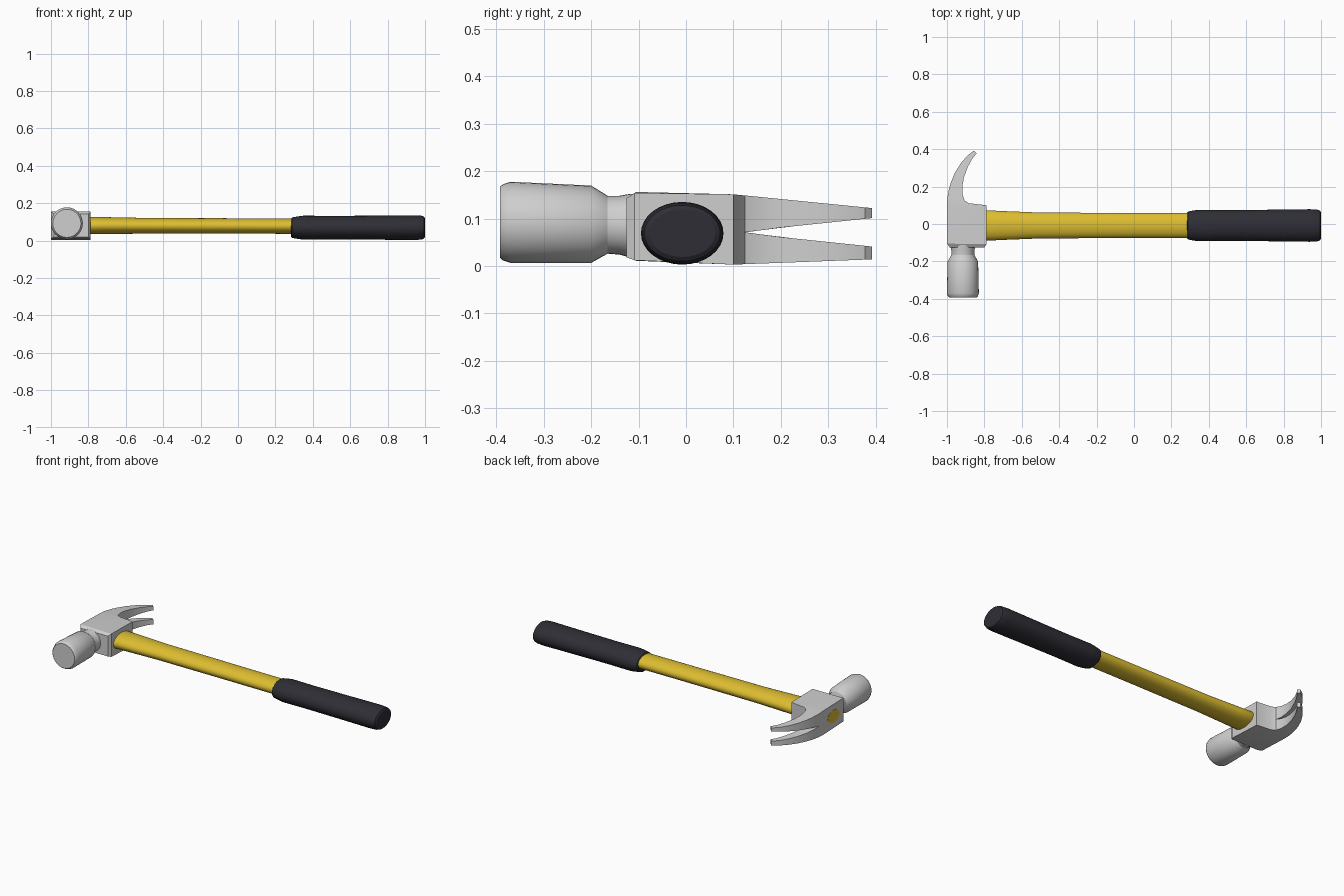
import bpy, bmesh, math

if "Cube" in bpy.data.objects:
    bpy.data.objects.remove(bpy.data.objects["Cube"])


def material(name, rgb):
    m = bpy.data.materials.new(name)
    m.diffuse_color = (*rgb, 1)
    m.use_nodes = True
    m.node_tree.nodes["Principled BSDF"].inputs["Base Color"].default_value = m.diffuse_color
    return m


STEEL = material("steel grey", (0.62, 0.62, 0.62))
YELLOW = material("handle yellow", (0.72, 0.51, 0.03))
RUBBER = material("dark rubber", (0.027, 0.027, 0.036))


def finish(name, bm, mat, angle):
    bmesh.ops.remove_doubles(bm, verts=bm.verts, dist=0.0002)
    bmesh.ops.recalc_face_normals(bm, faces=bm.faces)
    me = bpy.data.meshes.new(name)
    bm.to_mesh(me)
    bm.free()
    ob = bpy.data.objects.new(name, me)
    bpy.context.collection.objects.link(ob)
    me.materials.append(mat)
    bpy.ops.object.select_all(action='DESELECT')
    ob.select_set(True)
    bpy.context.view_layer.objects.active = ob
    bpy.ops.object.shade_smooth_by_angle(angle=math.radians(angle))
    return ob


def tube(name, axis, stations, mat, n=32):
    """Elliptical loft along x or y; station = (pos, side centre, z centre, side r, z r)."""
    bm = bmesh.new()
    rings = []
    for p, c, cz, r, rz in stations:
        ring = []
        for i in range(n):
            a = 2 * math.pi * i / n
            s, z = c + r * math.cos(a), cz + rz * math.sin(a)
            ring.append(bm.verts.new((p, s, z) if axis == 'x' else (s, p, z)))
        rings.append(ring)
    for a, b in zip(rings, rings[1:]):
        for i in range(n):
            j = (i + 1) % n
            bm.faces.new((a[i], a[j], b[j], b[i]))
    bm.faces.new(rings[0])
    bm.faces.new(rings[-1])
    return finish(name, bm, mat, 30)


# Head body with forked claw: pairs of (outer x, y, inner x, y)
PAIRS = [
    (-0.985, -0.125, -0.800, -0.125), (-1.0, -0.105, -0.788, -0.108),
    (-1.0, 0.095, -0.788, 0.100), (-0.999, 0.125, -0.882, 0.111),
    (-0.996, 0.150, -0.905, 0.124), (-0.990, 0.185, -0.916, 0.155),
    (-0.978, 0.225, -0.918, 0.200), (-0.957, 0.275, -0.909, 0.250),
    (-0.925, 0.326, -0.888, 0.306), (-0.890, 0.366, -0.864, 0.350),
    (-0.856, 0.392, -0.842, 0.377),
]


def lerp_table(table, y):
    for (a, va), (b, vb) in zip(table, table[1:]):
        if y <= b:
            return va + (vb - va) * max(0, (y - a) / (b - a))
    return table[-1][1]


TOP = [(-0.125, 0.143), (-0.105, 0.156), (0.1, 0.151), (0.392, 0.122)]
BOTTOM = [(-0.125, 0.018), (-0.105, 0.011), (0.1, 0.003), (0.392, 0.014)]
GAP = [(0.125, 0.0), (0.2, 0.010), (0.392, 0.030)]
MID = 0.071

bm = bmesh.new()
for edge, sign in ((TOP, 1), (BOTTOM, -1)):
    secs = []
    for ox, oy, ix, iy in PAIRS:
        go, gi = lerp_table(GAP, oy), lerp_table(GAP, iy)
        pts = ((ox, oy, lerp_table(edge, oy)), (ix, iy, lerp_table(edge, iy)),
               (ix, iy, MID + sign * gi), (ox, oy, MID + sign * go))
        secs.append(([bm.verts.new(p) for p in pts], go + gi))
    for (a, ga), (b, gb) in zip(secs, secs[1:]):
        for i in range(4):
            if i == 2 and ga + gb == 0:
                continue        # no wall inside the solid body
            j = (i + 1) % 4
            bm.faces.new((a[i], a[j], b[j], b[i]))
    bm.faces.new(secs[0][0])
    bm.faces.new(secs[-1][0])
finish("head_and_claw", bm, STEEL, 28)

# Striking face and neck
tube("striking_poll", 'y', [
    (y, -0.915, cz, r, r) for y, cz, r in (
        (-0.392, 0.092, 0.075), (-0.386, 0.092, 0.080), (-0.370, 0.092, 0.0855),
        (-0.200, 0.088, 0.0815), (-0.165, 0.087, 0.061), (-0.140, 0.086, 0.062),
        (-0.118, 0.085, 0.067), (-0.090, 0.084, 0.068))], STEEL)

# Handle, passing through the head so its end shows in the eye
tube("handle", 'x', [
    (-1.001, -0.008, 0.080, 0.056, 0.038), (-0.86, -0.008, 0.080, 0.056, 0.038),
    (-0.80, -0.008, 0.080, 0.082, 0.046), (-0.70, -0.008, 0.080, 0.077, 0.045),
    (-0.50, -0.008, 0.079, 0.069, 0.042), (0.0, -0.008, 0.078, 0.067, 0.041),
    (0.32, -0.008, 0.077, 0.067, 0.041)], YELLOW)

# Rubber grip with rounded ends
tube("grip", 'x', [
    (x, -0.008, 0.069, ry, rz) for x, ry, rz in (
        (0.283, 0.066, 0.048), (0.290, 0.075, 0.055), (0.320, 0.081, 0.060),
        (0.350, 0.084, 0.064), (0.500, 0.082, 0.063), (0.700, 0.084, 0.064),
        (0.940, 0.087, 0.066), (0.980, 0.085, 0.064), (0.994, 0.080, 0.059),
        (1.0, 0.070, 0.050))], RUBBER)
